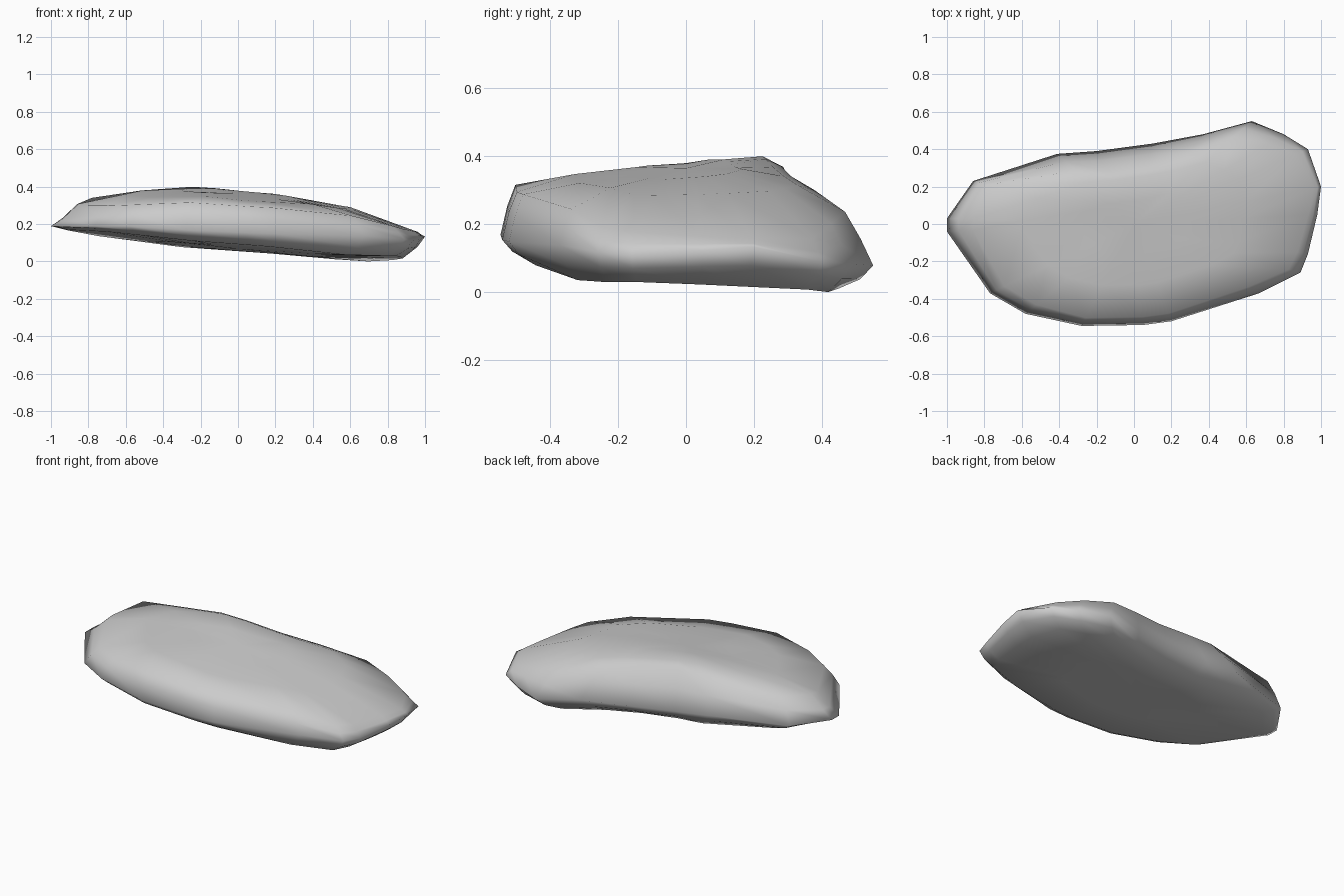
import bpy, bmesh

if "Cube" in bpy.data.objects:
    bpy.data.objects.remove(bpy.data.objects["Cube"])

# Outline of the stone: x, y, height of widest line, bottom inset, shoulder inset
rim = [
    (-1.00, -0.04, 0.19, 0.05, 0.14), (-1.00, 0.03, 0.19, 0.05, 0.14),
    (-0.86, 0.23, 0.19, 0.09, 0.09), (-0.41, 0.375, 0.19, 0.22, 0.24),
    (-0.20, 0.39, 0.165, 0.24, 0.29), (0.10, 0.43, 0.135, 0.24, 0.28),
    (0.37, 0.48, 0.115, 0.20, 0.21), (0.63, 0.55, 0.08, 0.14, 0.15),
    (0.80, 0.48, 0.085, 0.09, 0.11), (0.93, 0.40, 0.09, 0.07, 0.07),
    (1.00, 0.20, 0.135, 0.08, 0.04), (0.98, 0.05, 0.125, 0.07, 0.05),
    (0.93, -0.16, 0.11, 0.05, 0.06), (0.89, -0.26, 0.12, 0.06, 0.07),
    (0.67, -0.37, 0.14, 0.10, 0.09), (0.20, -0.52, 0.15, 0.11, 0.08),
    (0.05, -0.54, 0.155, 0.11, 0.08), (-0.28, -0.545, 0.17, 0.10, 0.08),
    (-0.58, -0.48, 0.19, 0.08, 0.10), (-0.77, -0.37, 0.19, 0.05, 0.10),
]
top_line = [(-1, 0.26), (-0.85, 0.345), (-0.63, 0.38), (-0.2, 0.41),
            (0.43, 0.34), (0.75, 0.26), (0.97, 0.168), (1, 0.15)]
bottom_line = [(-1, 0.175), (-0.93, 0.16), (-0.3, 0.078), (0.3, 0.035),
               (0.65, 0.0), (0.8, 0.006), (0.92, 0.02), (1, 0.045)]


def along(line, x):
    for (x0, z0), (x1, z1) in zip(line, line[1:]):
        if x <= x1:
            return z0 + (z1 - z0) * (x - x0) / (x1 - x0)
    return line[-1][1]


def top_z(x, y):
    fall = 0.11 * (1 - 0.6 * max(0, x)) * max(0, 0.2 - y)
    return along(top_line, x) - fall - 0.24 * max(0, y - 0.2)


def bottom_z(x, y):
    return along(bottom_line, x) + 0.055 * max(0, 0.22 - y)


bm = bmesh.new()


def ring(scale, height):
    verts = []
    for x, y, mid, b, t in rim:
        s = scale(b, t)
        verts.append(bm.verts.new((x * s, y * s, height(x * s, y * s, mid))))
    return verts


low = lambda x, y, m: bottom_z(x, y)
high = lambda x, y, m: top_z(x, y)
rings = [
    ring(lambda b, t: 0.45, low),
    ring(lambda b, t: 1 - b - 0.04, low),
    ring(lambda b, t: 1 - b * 0.5, lambda x, y, m: 0.55 * bottom_z(x, y) + 0.45 * m),
    ring(lambda b, t: 1, lambda x, y, m: m),
    ring(lambda b, t: 1 - t * 0.45, lambda x, y, m: 0.42 * m + 0.58 * (top_z(x, y) - 0.01)),
    ring(lambda b, t: 1 - t, lambda x, y, m: top_z(x, y) - 0.012),
    ring(lambda b, t: 0.6, high),
    ring(lambda b, t: 0.3, high),
]
n = len(rim)
for a, b in zip(rings, rings[1:]):
    for i in range(n):
        j = (i + 1) % n
        bm.faces.new((a[i], a[j], b[j], b[i]))

# Close underside and top with fans
for loop, z in ((rings[0], bottom_z(0, 0)), (rings[-1], top_z(0, 0))):
    c = bm.verts.new((0, 0, z))
    for i in range(n):
        bm.faces.new((loop[i], loop[(i + 1) % n], c))
bmesh.ops.recalc_face_normals(bm, faces=bm.faces)

# Rest the lowest point on the ground
lowest = min(v.co.z for v in bm.verts)
for v in bm.verts:
    v.co.z -= lowest

mesh = bpy.data.meshes.new("flat_stone")
bm.to_mesh(mesh)
bm.free()
mesh.polygons.foreach_set("use_smooth", [True] * len(mesh.polygons))
stone = bpy.data.objects.new("flat_stone", mesh)
bpy.context.collection.objects.link(stone)
